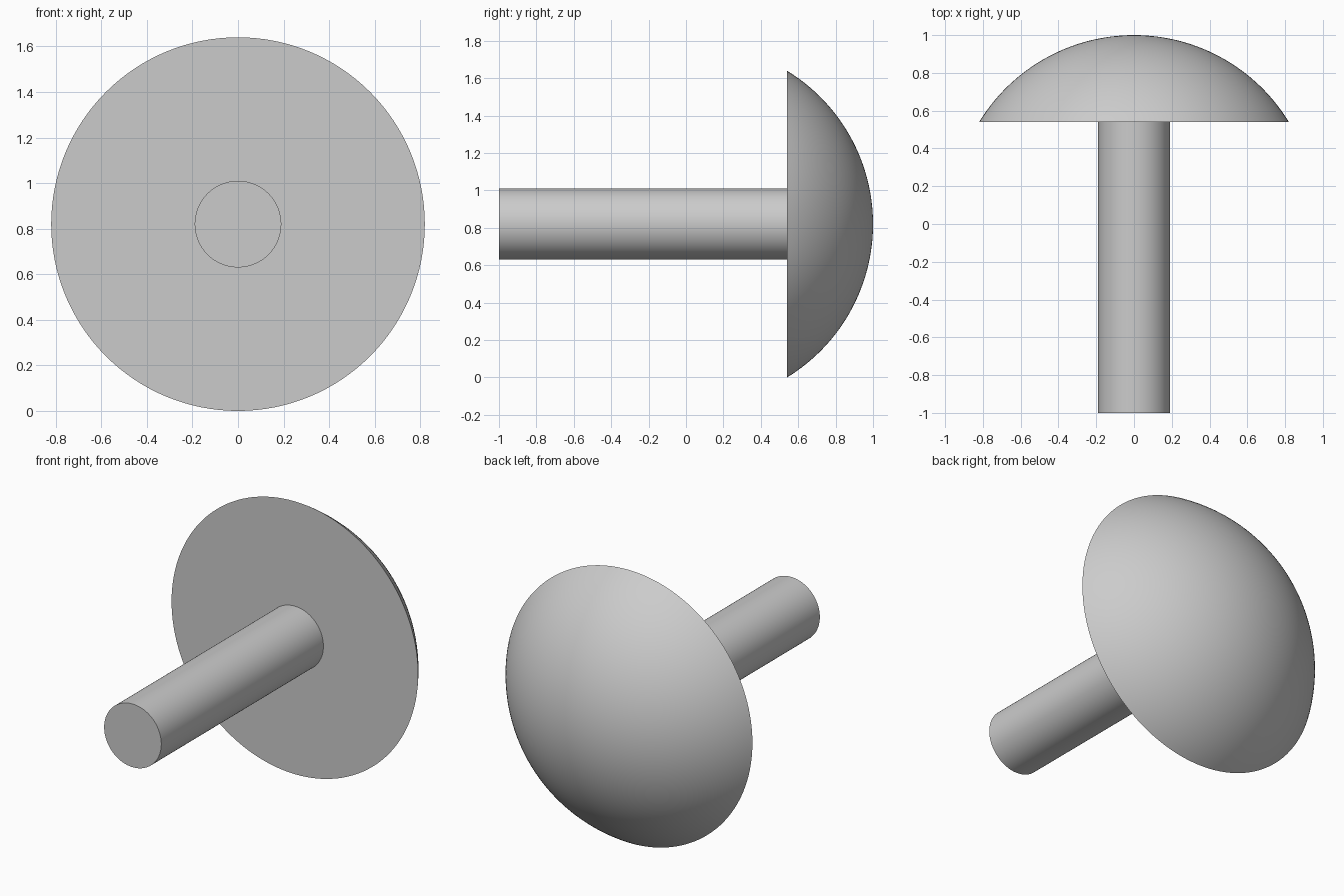
import bpy
import bmesh
from math import asin, cos, sin, radians, tau
from mathutils import Matrix, Vector

cube = bpy.data.objects.get("Cube")
if cube:
    bpy.data.objects.remove(cube, do_unlink=True)

SEGMENTS = 128
HEAD_R, SHANK_R = 0.82, 0.19
FRONT, RIM, BACK = -1.0, 0.54, 1.0

grey = bpy.data.materials.new("light grey")
grey.use_nodes = True
grey.diffuse_color = (0.6, 0.6, 0.6, 1)
grey.node_tree.nodes["Principled BSDF"].inputs["Base Color"].default_value = (0.6, 0.6, 0.6, 1)


def lathe(name, profile):
    """Revolve (radius, y) points around the y axis at the head's centre height."""
    bm = bmesh.new()
    verts = [bm.verts.new((r, y, 0)) for r, y in profile]
    edges = [bm.edges.new(pair) for pair in zip(verts, verts[1:])]
    bmesh.ops.spin(bm, geom=verts + edges, cent=(0, 0, 0), axis=(0, 1, 0),
                   angle=tau, steps=SEGMENTS, use_merge=True)
    bmesh.ops.remove_doubles(bm, verts=bm.verts, dist=0.0001)
    bmesh.ops.recalc_face_normals(bm, faces=bm.faces)
    # Make sure the flat front face points forward
    flat = min(bm.faces, key=lambda f: f.calc_center_median().y)
    if flat.normal.y > 0:
        bmesh.ops.reverse_faces(bm, faces=bm.faces)
    bmesh.ops.transform(bm, matrix=Matrix.Translation(Vector((0, 0, HEAD_R))), verts=bm.verts)
    mesh = bpy.data.meshes.new(name)
    bm.to_mesh(mesh)
    bm.free()
    mesh.materials.append(grey)
    obj = bpy.data.objects.new(name, mesh)
    bpy.context.collection.objects.link(obj)
    bpy.ops.object.select_all(action='DESELECT')
    obj.select_set(True)
    bpy.context.view_layer.objects.active = obj
    bpy.ops.object.shade_smooth_by_angle(angle=radians(30))
    return obj


# Straight round shank, open where it meets the head
lathe("shank", [(0, FRONT), (SHANK_R, FRONT), (SHANK_R, RIM)])

# Domed head: flat underside ring and a spherical cap
height = BACK - RIM
ball = (HEAD_R ** 2 + height ** 2) / (2 * height)
half_angle = asin(HEAD_R / ball)
rings = 32
cap = []
for i in range(rings + 1):
    a = half_angle * (1 - i / rings)
    cap.append((ball * sin(a), BACK - ball + ball * cos(a)))
lathe("domed_head", [(SHANK_R, RIM)] + cap)
